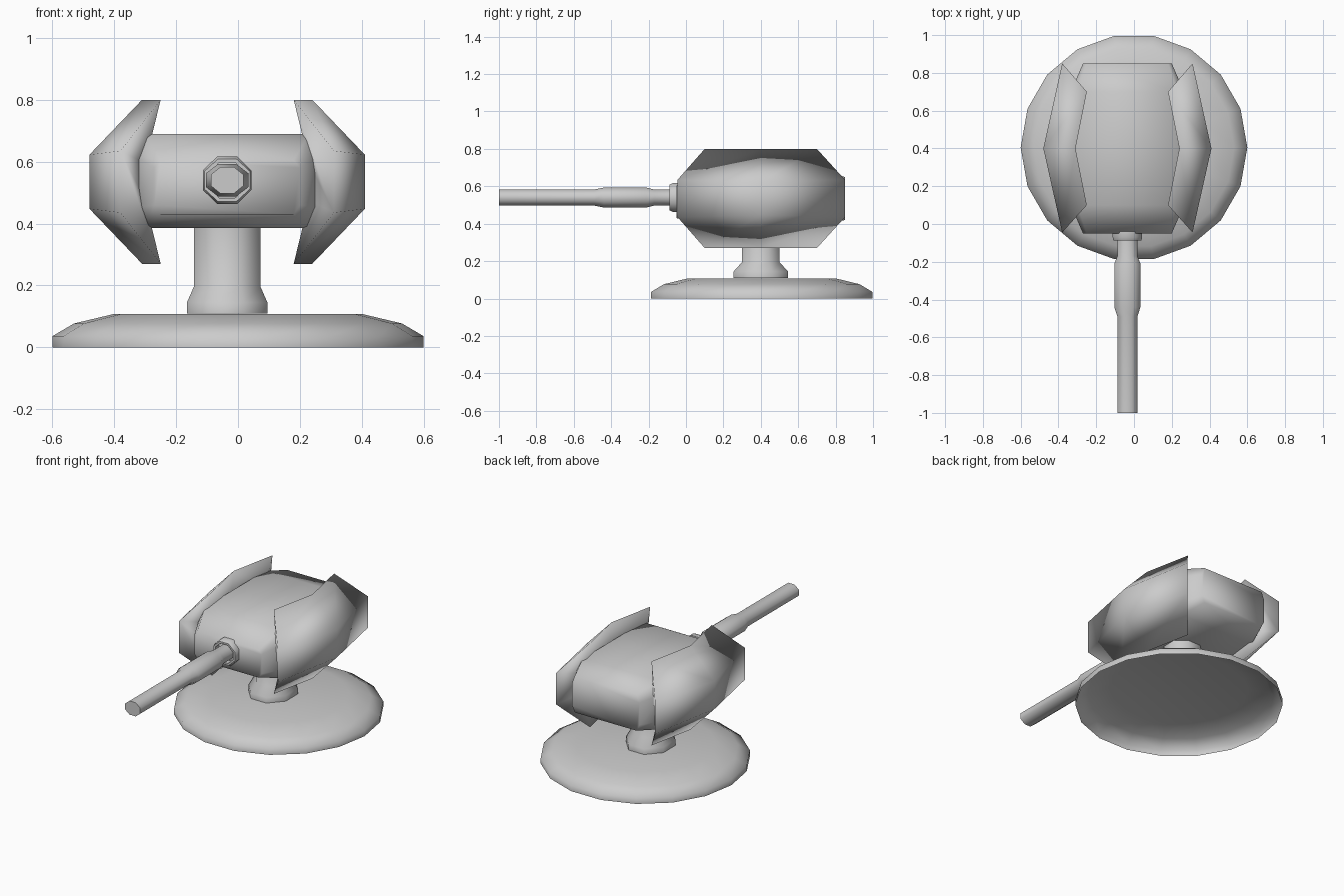
import bpy, bmesh, math

if "Cube" in bpy.data.objects:
    bpy.data.objects.remove(bpy.data.objects["Cube"])

CX, CZ = -0.035, 0.54   # turret centre line

grey = bpy.data.materials.new("light_grey")
grey.diffuse_color = (0.6, 0.6, 0.6, 1)
grey.use_nodes = True
grey.node_tree.nodes["Principled BSDF"].inputs["Base Color"].default_value = grey.diffuse_color


def loft(name, rings, cap_start=True, cap_end=True, closed=False, sharp=None):
    """Skin a list of equal-length point rings into one object."""
    bm = bmesh.new()
    vs = [[bm.verts.new(p) for p in r] for r in rings]
    n = len(vs[0])
    pairs = list(zip(vs, vs[1:])) + ([(vs[-1], vs[0])] if closed else [])
    for a, b in pairs:
        for i in range(n):
            j = (i + 1) % n
            bm.faces.new((a[i], a[j], b[j], b[i]))
    if not closed:
        if cap_start:
            bm.faces.new(vs[0][::-1])
        if cap_end:
            bm.faces.new(vs[-1])
    bmesh.ops.recalc_face_normals(bm, faces=bm.faces)
    me = bpy.data.meshes.new(name)
    bm.to_mesh(me)
    bm.free()
    ob = bpy.data.objects.new(name, me)
    bpy.context.collection.objects.link(ob)
    me.materials.append(grey)
    me.shade_smooth()
    if sharp:
        bpy.ops.object.select_all(action='DESELECT')
        bpy.context.view_layer.objects.active = ob
        ob.select_set(True)
        bpy.ops.object.shade_smooth_by_angle(angle=math.radians(sharp))
    return ob


def ring_z(cx, cy, rx, ry, z, n, turn=0.0):
    return [(cx + rx * math.cos(2 * math.pi * (i + turn) / n),
             cy + ry * math.sin(2 * math.pi * (i + turn) / n), z) for i in range(n)]


def ring_y(rx, rz, y, n=8):
    c = math.cos(math.pi / n)
    return [(CX + rx / c * math.cos(2 * math.pi * (i + .5) / n), y,
             CZ + rz / c * math.sin(2 * math.pi * (i + .5) / n)) for i in range(n)]


# Hollow dished base, open underneath
loft("base", [ring_z(0, 0.405, r, r, z, 18) for r, z in
              ((0.6, 0), (0.6, 0.036), (0.53, 0.077), (0.40, 0.108))], cap_start=False)

# Post with flared foot
k = 1 / math.cos(math.pi / 8)
loft("post", [ring_z(CX, 0.4, rx * k, ry * k, z, 8, 0.5) for rx, ry, z in
              ((0.13, 0.145, 0.11), (0.13, 0.145, 0.145), (0.108, 0.1, 0.195),
               (0.108, 0.1, 0.42))], sharp=50)


# Turret body: eight-sided sections along its length
def section(y, wt, ws, zlo, zhi, slo, shi):
    half = [(wt, zlo), (ws, slo), (ws, shi), (wt, zhi)]
    return [(CX + x, y, z) for x, z in half] + [(CX - x, y, z) for x, z in half[::-1]]


loft("turret_body", [section(-0.05, 0.215, 0.235, 0.43, 0.605, 0.46, 0.58),
                     section(0.10, 0.265, 0.30, 0.385, 0.69, 0.45, 0.62),
                     section(0.40, 0.265, 0.31, 0.385, 0.69, 0.45, 0.62),
                     section(0.70, 0.265, 0.30, 0.385, 0.69, 0.45, 0.62),
                     section(0.85, 0.215, 0.235, 0.42, 0.65, 0.46, 0.60)])

# Side armour: closed wedge shells, one cross-section per length station
for side, name in ((1, "armour_right"), (-1, "armour_left")):
    rings = []
    # y of rim, y of outer face, rim x, outer x, inner x, outer half height
    for yr, yo, xr, xo, xi, h in ((0.10, -0.045, 0.215, 0.345, 0.265, 0.1),
                                  (0.40, 0.40, 0.275, 0.445, 0.30, 0.0875),
                                  (0.70, 0.85, 0.215, 0.345, 0.265, 0.1)):
        pts = [(xr, yr, 0.265), (xo, yo, -h), (xo, yo, h), (xr, yr, 0.265),
               (xi, yr, 0.06), (xi, yr, -0.06)]
        pts[0] = (xr, yr, -0.265)
        rings.append([(CX + side * x, y, 0.535 + z) for x, y, z in pts])
    loft(name, rings)

# Collar around the barrel root
loft("barrel_collar", [ring_y(0.078, 0.077, -0.04), ring_y(0.078, 0.077, -0.07),
                       ring_y(0.074, 0.068, -0.088), ring_y(0.062, 0.057, -0.088),
                       ring_y(0.062, 0.057, -0.04)], closed=True, sharp=50)

# Gun barrel with thicker sleeve
loft("barrel", [ring_y(rx, rz, y) for rx, rz, y in
                ((0.053, 0.043, -1.0), (0.053, 0.043, -0.49), (0.069, 0.053, -0.44),
                 (0.069, 0.053, -0.21), (0.053, 0.043, -0.17), (0.053, 0.043, 0.0))],
     sharp=60)
